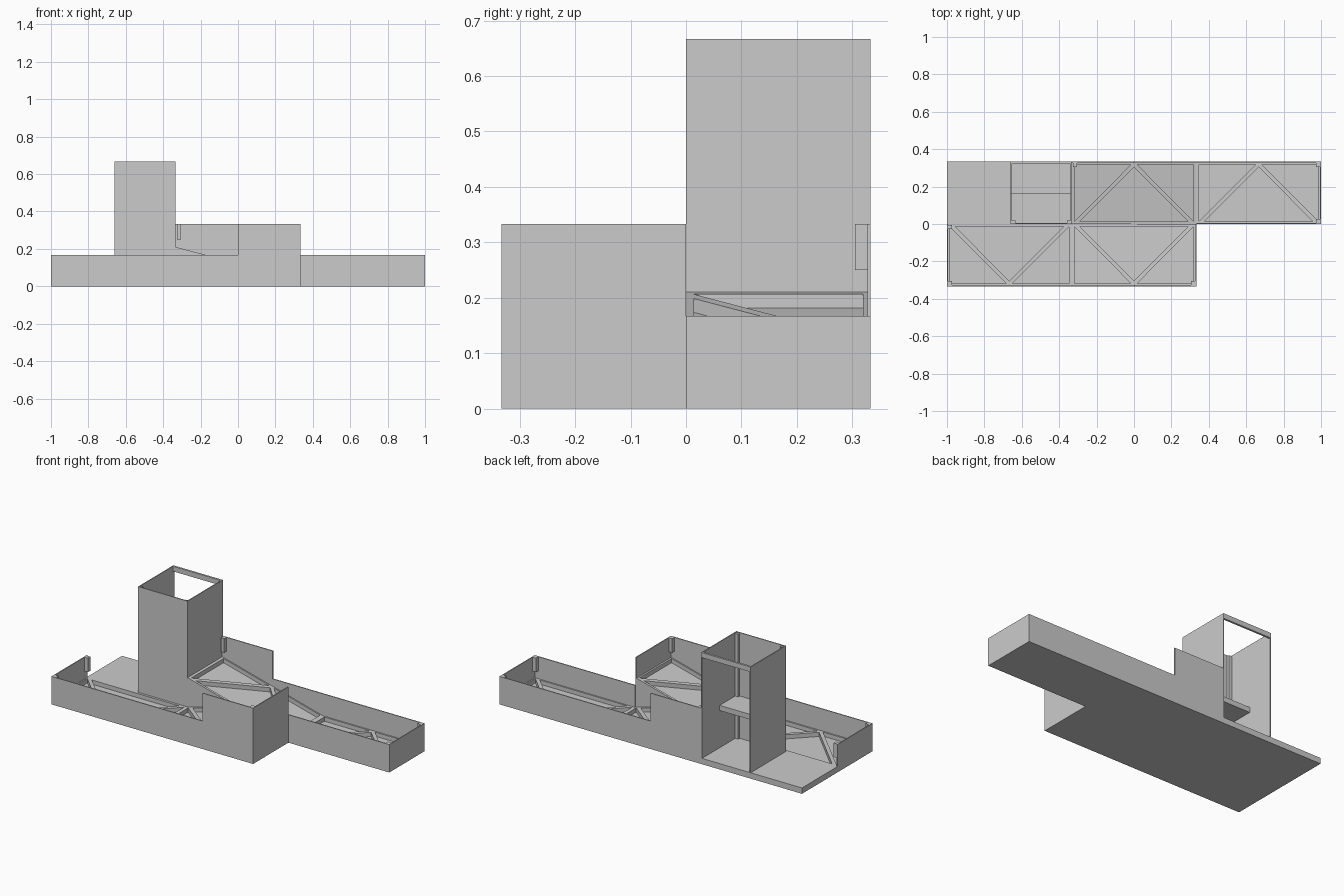
import bpy, bmesh

if "Cube" in bpy.data.objects:
    bpy.data.objects.remove(bpy.data.objects["Cube"])

T = 1 / 3          # module unit
W = 0.006          # wall thickness
RIB = 0.025        # rib height
DECK = 0.035       # top of the ribs on flat modules


def at(z, x):
    return z(x) if callable(z) else z


def prism(name, pts, z0, z1, s=1):
    """Extrude a counter-clockwise outline between two heights; s=-1 turns it half a turn."""
    bm = bmesh.new()
    low = [bm.verts.new((s * x, s * y, at(z0, x))) for x, y in pts]
    top = [bm.verts.new((s * x, s * y, at(z1, x))) for x, y in pts]
    bm.faces.new(low[::-1])
    bm.faces.new(top)
    n = len(pts)
    for i in range(n):
        j = (i + 1) % n
        bm.faces.new((low[i], low[j], top[j], top[i]))
    me = bpy.data.meshes.new(name)
    bm.to_mesh(me)
    bm.free()
    ob = bpy.data.objects.new(name, me)
    bpy.context.collection.objects.link(ob)
    return ob


def box(name, x0, x1, y0, y1, z0, z1, s=1):
    return prism(name, [(x0, y0), (x1, y0), (x1, y1), (x0, y1)], z0, z1, s)


def ramp_top(x):
    return DECK + (0.21 - DECK) * (T - x) / (2 * T)


def module(name, x0, top, s):
    """Floor plate with a rib frame and a V of diagonal ribs on it."""
    floor = lambda x: at(top, x) - RIB
    x1, xm, b = x0 + 2 * T, x0 + T, 0.014
    box(name + "_plate", x0, x1, 0, T, 0, floor, s)
    for y in (0, T - b):
        box(name + "_long_rib", x0, x1, y, y + b, floor, top, s)
    for x in (x0, x1 - b):
        box(name + "_end_rib", x, x + b, b, T - b, floor, top, s)
    d = 0.03
    lo, hi = b, T - b
    prism(name + "_diagonal_rib",
          [(x0 + b, lo), (x0 + b + d, lo), (xm + d / 2, hi), (xm - d / 2, hi)], floor, top, s)
    prism(name + "_diagonal_rib",
          [(x1 - b - d, lo), (x1 - b, lo), (xm + d / 2, hi), (xm - d / 2, hi)], floor, top, s)


# Two matching halves, turned half a turn about the centre
for s, side in ((1, "back"), (-1, "front")):
    module(side + "_ramp", -T, ramp_top, s)
    module(side + "_flat", T, DECK, s)
    # outer walls
    box(side + "_low_wall", 0, 1, T - W, T, 0, T / 2, s)
    box(side + "_high_wall", -T, 0, T - W, T, 0, T, s)
    box(side + "_end_wall", 1 - W, 1, 0, T, 0, T / 2, s)
    # corner posts under the wall tops
    p = 0.028
    box(side + "_end_post", 1 - p, 1 - W, T - p, T - W, 0.083, T / 2, s)
    box(side + "_end_post", 1 - p, 1 - W, W, p, 0.083, T / 2, s)
    box(side + "_high_post", -T + W, -T + p, T - p, T - W, 0.25, T, s)

# Walls that exist on one half only
box("back_inner_wall", T, 1, 0, W, 0, T / 2)
box("right_high_wall", T - W, T, -T, 0, 0, T)

# Plain slab and tower floor
box("slab", -1, -T, 0, T, 0, DECK)

# Tower, open at the back
H, L = 2 * T, -2 * T + 0.006
box("tower_front_wall", L, -T, 0, W, 0, H)
box("tower_left_wall", L, L + W, W, T, 0, H)
box("tower_right_wall", -T - W, -T, W, T, 0, H)
box("tower_back_beam", L + W, -T - W, T - 0.012, T, H - 0.03, H)
box("tower_shelf", L + W, -T - W, W, T / 2, 0.257, 0.288)
for x in (L + W, -T - W - 0.02):
    box("tower_corner_post", x, x + 0.02, W, 0.02, DECK, H - 0.005)
